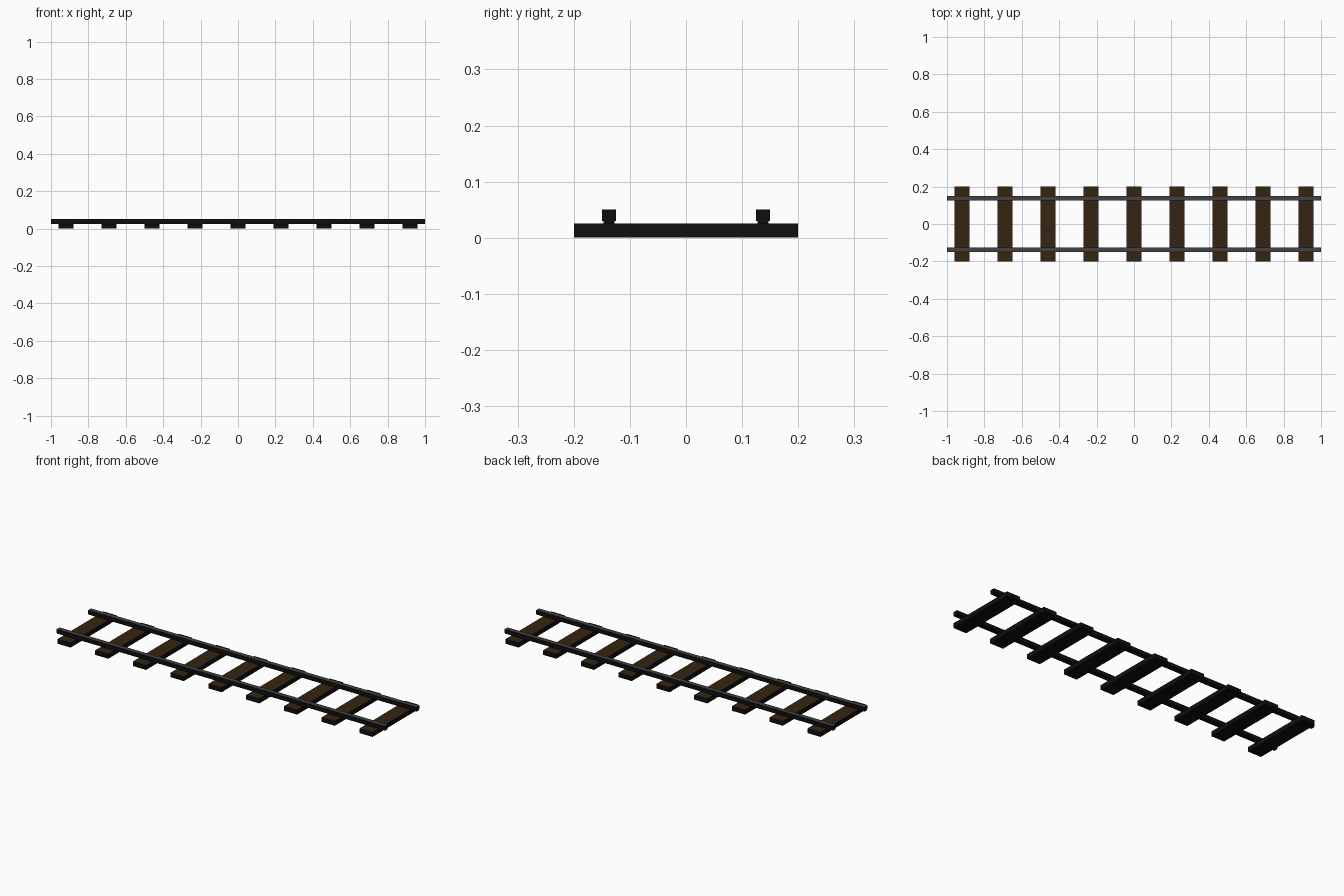
import bpy

if "Cube" in bpy.data.objects:
    bpy.data.objects.remove(bpy.data.objects["Cube"])


def material(name, rgb):
    m = bpy.data.materials.new(name)
    m.diffuse_color = (*rgb, 1.0)
    m.use_nodes = True
    m.node_tree.nodes["Principled BSDF"].inputs["Base Color"].default_value = m.diffuse_color
    return m


BROWN = material("dark brown wood", (0.036, 0.018, 0.006))
STEEL = material("dark grey steel", (0.055, 0.055, 0.058))
BLACK = material("near black", (0.0045, 0.0045, 0.0045))


def prism_x(name, profile, x0, x1, top_mat):
    """Extrude a (y, z) profile along x; upward faces get the top colour."""
    n = len(profile)
    verts = [(x, y, z) for x in (x0, x1) for y, z in profile]
    faces = [(i, (i + 1) % n, n + (i + 1) % n, n + i)[::-1] for i in range(n)]
    faces += [tuple(range(n)), tuple(range(2 * n - 1, n - 1, -1))]
    me = bpy.data.meshes.new(name)
    me.from_pydata(verts, [], faces)
    ob = bpy.data.objects.new(name, me)
    bpy.context.collection.objects.link(ob)
    # make the normals point outwards
    import bmesh
    bm = bmesh.new()
    bm.from_mesh(me)
    bmesh.ops.recalc_face_normals(bm, faces=bm.faces)
    bm.to_mesh(me)
    bm.free()
    me.materials.append(BLACK)
    me.materials.append(top_mat)
    for p in me.polygons:
        p.material_index = 1 if p.normal.z > 0.5 else 0
    return ob


# sleepers
for i in range(9):
    x = -0.92 + 0.23 * i
    prism_x(f"sleeper_{i + 1}",
            [(-0.2, 0), (0.2, 0), (0.2, 0.025), (-0.2, 0.025)],
            x - 0.04, x + 0.04, BROWN)

# rails: wide head over a slightly narrower foot
for side, y in (("front", -0.137), ("back", 0.137)):
    half = [(0.010, 0.025), (0.010, 0.030), (0.0125, 0.030), (0.0125, 0.050)]
    profile = [(y + a, z) for a, z in half] + [(y - a, z) for a, z in reversed(half)]
    prism_x(f"{side}_rail", profile, -1.0, 1.0, STEEL)
